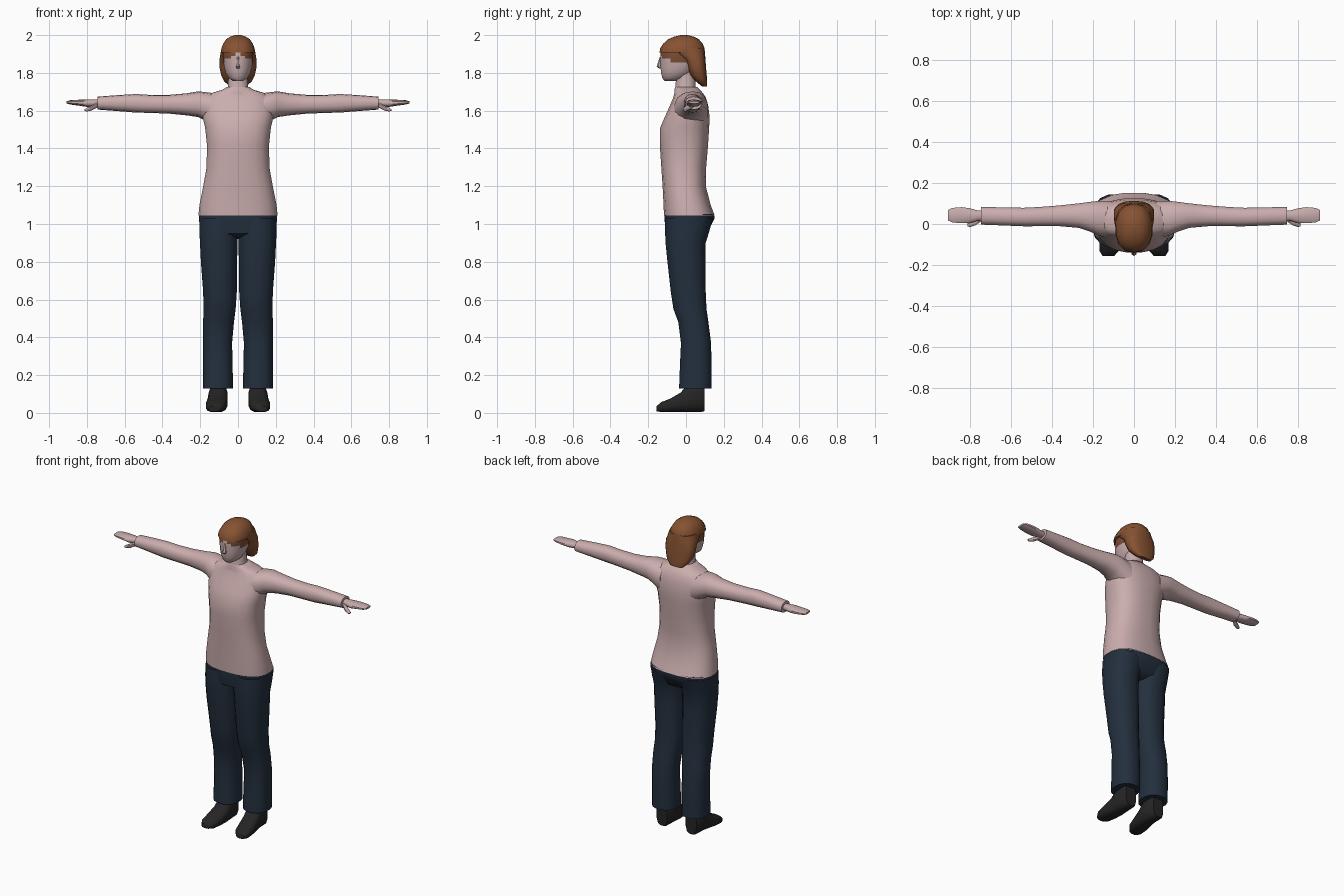
import bpy, bmesh, math


def material(name, rgb):
    m = bpy.data.materials.new(name)
    m.diffuse_color = (*rgb, 1)
    return m


SWEATER = material("pink_sweater", (0.60, 0.42, 0.42))
SKIN = material("skin", (0.57, 0.41, 0.41))
JEANS = material("navy_denim", (0.017, 0.029, 0.048))
SHOE = material("black_leather", (0.018, 0.018, 0.018))
HAIR = material("auburn_hair", (0.24, 0.085, 0.032))
FRINGE = material("dark_hairline", (0.20, 0.075, 0.035))


def power(c, e):
    return math.copysign(abs(c) ** e, c)


def loft(name, axis, rings, mat, sides=16, square=2.3, mirror=False, angle=50):
    """Skin rounded cross-sections (t, u_min, u_max, v_min, v_max) along an axis."""
    bm = bmesh.new()
    loops = []
    for t, u0, u1, v0, v1 in rings:
        loop = []
        for i in range(sides):
            a = 2 * math.pi * (i + 0.5) / sides
            u = (u0 + u1) / 2 + (u1 - u0) / 2 * power(math.cos(a), 2 / square)
            v = (v0 + v1) / 2 + (v1 - v0) / 2 * power(math.sin(a), 2 / square)
            co = {"x": (t, u, v), "y": (u, t, v), "z": (u, v, t)}[axis]
            loop.append(bm.verts.new(co))
        loops.append(loop)
    for a, b in zip(loops, loops[1:]):
        for i in range(sides):
            j = (i + 1) % sides
            bm.faces.new((a[i], a[j], b[j], b[i]))
    bm.faces.new(loops[0])
    bm.faces.new(loops[-1])
    bmesh.ops.recalc_face_normals(bm, faces=bm.faces)
    me = bpy.data.meshes.new(name)
    bm.to_mesh(me)
    bm.free()
    me.materials.append(mat)
    ob = bpy.data.objects.new(name, me)
    bpy.context.collection.objects.link(ob)
    bpy.ops.object.select_all(action="DESELECT")
    bpy.context.view_layer.objects.active = ob
    ob.select_set(True)
    bpy.ops.object.shade_smooth_by_angle(angle=math.radians(angle))
    if mirror:
        ob.modifiers.new("mirror", "MIRROR").use_mirror_merge = False
    return ob


def sym(z, half, y0, y1):
    return (z, -half, half, y0, y1)


# Sweater body, from hem to shoulders and collar
loft("sweater_body", "z", [
    sym(1.045, 0.212, -0.118, 0.153), sym(1.10, 0.206, -0.12, 0.132),
    sym(1.20, 0.186, -0.125, 0.106), sym(1.30, 0.168, -0.132, 0.108),
    sym(1.42, 0.166, -0.14, 0.118), sym(1.51, 0.176, -0.138, 0.124),
    sym(1.57, 0.190, -0.112, 0.126), sym(1.63, 0.190, -0.085, 0.118),
    sym(1.67, 0.175, -0.068, 0.106), sym(1.694, 0.14, -0.062, 0.09),
    sym(1.71, 0.085, -0.062, 0.075), sym(1.725, 0.06, -0.058, 0.06)],
    SWEATER, sides=20, square=2.5)

# Sleeves, blending into the shoulders
loft("sleeve", "x", [
    (0.11, -0.07, 0.115, 1.50, 1.69), (0.17, -0.06, 0.115, 1.545, 1.698),
    (0.21, -0.04, 0.11, 1.566, 1.702), (0.27, -0.02, 0.102, 1.575, 1.692),
    (0.36, -0.012, 0.092, 1.584, 1.684), (0.46, -0.012, 0.084, 1.588, 1.683),
    (0.54, -0.012, 0.08, 1.590, 1.688), (0.64, -0.008, 0.082, 1.598, 1.682),
    (0.745, -0.004, 0.084, 1.606, 1.674)],
    SWEATER, sides=14, mirror=True)

# Hands and thumbs
loft("hand", "x", [
    (0.72, 0.018, 0.064, 1.620, 1.660), (0.765, 0.014, 0.068, 1.620, 1.660),
    (0.80, 0.002, 0.078, 1.620, 1.660), (0.84, 0.002, 0.084, 1.626, 1.658),
    (0.885, 0.006, 0.08, 1.632, 1.656), (0.907, 0.016, 0.07, 1.638, 1.650)],
    SKIN, sides=10, mirror=True)
loft("thumb", "x", [
    (0.745, 0.012, 0.045, 1.615, 1.645), (0.775, -0.008, 0.022, 1.600, 1.628),
    (0.80, -0.016, 0.010, 1.595, 1.616), (0.812, -0.012, 0.002, 1.598, 1.608)],
    SKIN, sides=8, mirror=True)

# Trousers: shared hips and one mirrored leg
loft("trouser_hips", "z", [
    sym(0.925, 0.15, -0.06, 0.07), sym(0.95, 0.198, -0.106, 0.112),
    sym(1.00, 0.206, -0.113, 0.138), sym(1.03, 0.209, -0.115, 0.152),
    sym(1.052, 0.209, -0.115, 0.15)],
    JEANS, sides=20, square=2.6)
loft("trouser_leg", "z", [
    (0.13, 0.025, 0.186, -0.038, 0.136), (0.24, 0.027, 0.186, -0.034, 0.137),
    (0.37, 0.030, 0.186, -0.028, 0.134), (0.48, 0.020, 0.186, -0.042, 0.120),
    (0.55, 0.011, 0.184, -0.068, 0.110), (0.64, 0.005, 0.186, -0.082, 0.106),
    (0.80, 0.003, 0.198, -0.100, 0.104), (0.90, 0.001, 0.203, -0.110, 0.106),
    (0.96, -0.003, 0.206, -0.113, 0.125), (1.03, -0.003, 0.207, -0.113, 0.145)],
    JEANS, sides=16, mirror=True)

# Shoes, heel to toe
loft("shoe", "y", [
    (0.098, 0.066, 0.144, 0.008, 0.15), (0.085, 0.056, 0.154, 0.004, 0.16),
    (0.01, 0.053, 0.157, 0.004, 0.15), (-0.03, 0.054, 0.162, 0.004, 0.108),
    (-0.08, 0.060, 0.170, 0.004, 0.078), (-0.13, 0.072, 0.170, 0.004, 0.058),
    (-0.156, 0.096, 0.154, 0.008, 0.036)],
    SHOE, sides=12, square=2.8, mirror=True)

# Neck
loft("neck", "z", [
    sym(1.68, 0.07, -0.066, 0.065), sym(1.73, 0.054, -0.058, 0.052),
    sym(1.81, 0.052, -0.05, 0.05)], SKIN, sides=12)

# Head, with the hairline coloured by a sloping height rule
head = loft("head", "z", [
    sym(1.758, 0.028, -0.115, -0.04), sym(1.772, 0.05, -0.126, 0.0),
    sym(1.80, 0.066, -0.133, 0.04), sym(1.83, 0.074, -0.136, 0.06),
    sym(1.855, 0.078, -0.137, 0.07), sym(1.875, 0.080, -0.137, 0.07),
    sym(1.89, 0.081, -0.137, 0.07), sym(1.905, 0.081, -0.136, 0.07),
    sym(1.925, 0.078, -0.130, 0.07), sym(1.96, 0.06, -0.09, 0.06)],
    SKIN, sides=20, square=2.1)
head.data.materials.append(FRINGE)
for f in head.data.polygons:
    if f.center.z > 1.917 - 0.75 * abs(f.center.x):
        f.material_index = 1
loft("nose", "z", [
    sym(1.822, 0.008, -0.14, -0.12), sym(1.834, 0.013, -0.156, -0.12),
    sym(1.85, 0.010, -0.150, -0.12), sym(1.885, 0.006, -0.139, -0.12)],
    SKIN, sides=6)

# Hair: crown cap and the bob falling behind the ears
loft("hair_crown", "z", [
    sym(1.908, 0.092, -0.140, 0.10), sym(1.93, 0.090, -0.137, 0.098),
    sym(1.955, 0.080, -0.120, 0.088), sym(1.978, 0.064, -0.095, 0.068),
    sym(1.992, 0.042, -0.062, 0.040), sym(2.0, 0.016, -0.030, 0.010)],
    HAIR, sides=14, angle=60)
loft("hair_bob", "z", [
    sym(1.728, 0.045, 0.085, 0.112), sym(1.755, 0.074, 0.052, 0.112),
    sym(1.785, 0.090, 0.022, 0.110), sym(1.83, 0.100, 0.005, 0.106),
    sym(1.87, 0.100, -0.012, 0.103), sym(1.90, 0.095, -0.06, 0.101),
    sym(1.93, 0.089, -0.10, 0.098)],
    HAIR, sides=14, square=2.6, angle=60)
